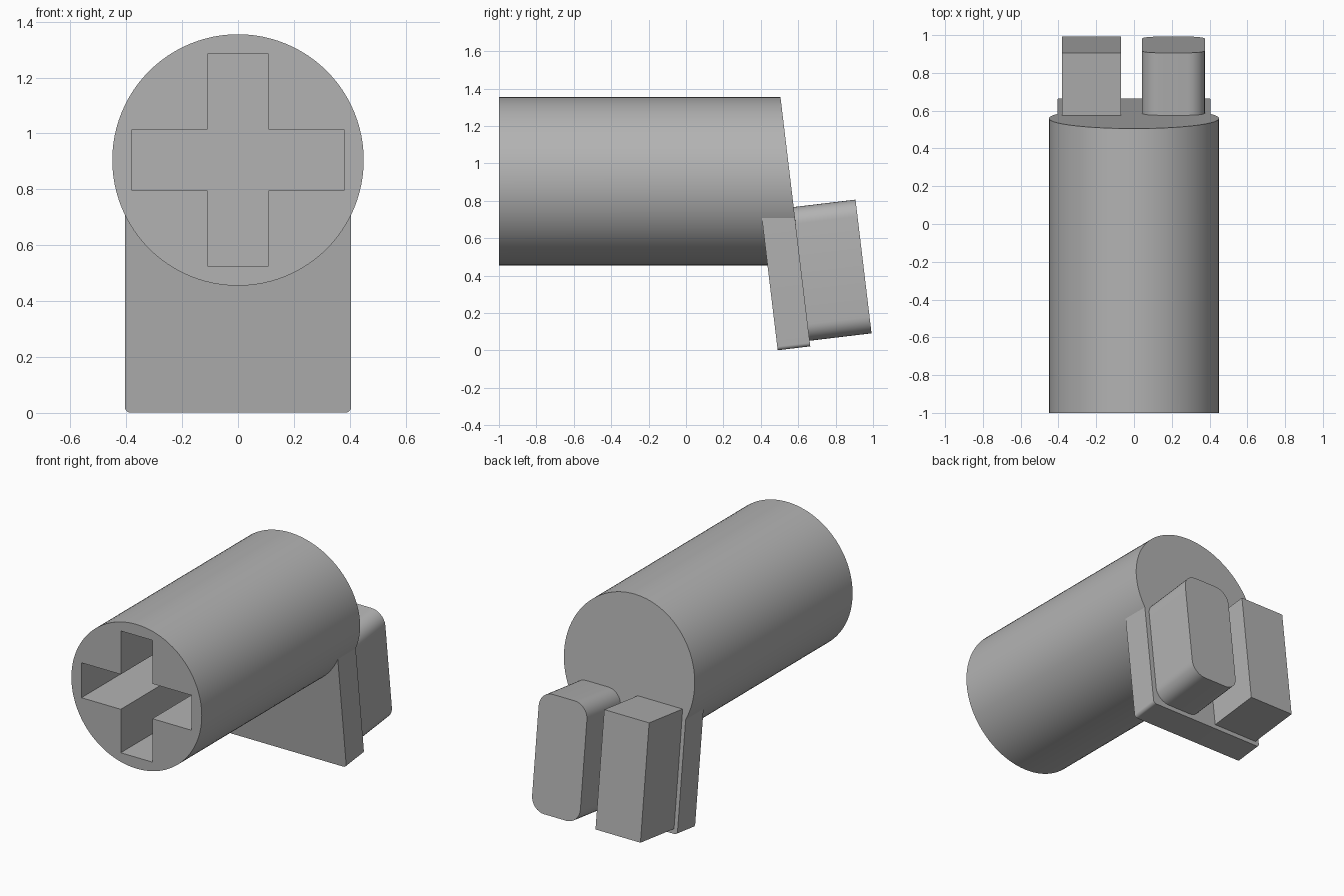
import bpy
import bmesh
import math
from mathutils import Matrix, Vector

if "Cube" in bpy.data.objects:
    bpy.data.objects.remove(bpy.data.objects["Cube"], do_unlink=True)

grey = bpy.data.materials.new("plain_grey")
grey.use_nodes = True
colour = (0.45, 0.45, 0.45, 1.0)
grey.diffuse_color = colour
grey.node_tree.nodes["Principled BSDF"].inputs["Base Color"].default_value = colour

RADIUS, AXIS_Z = 0.45, 0.905
SLOPE = 0.12                       # backward lean of the rear face
FOOT = Vector((0, 0.665, 0.022))   # bottom of the rear face
tilt = Matrix.Translation(FOOT) @ Matrix.Rotation(math.atan(SLOPE), 4, "X")


def finish(name, bm):
    bmesh.ops.recalc_face_normals(bm, faces=bm.faces)
    mesh = bpy.data.meshes.new(name)
    bm.to_mesh(mesh)
    bm.free()
    mesh.materials.append(grey)
    obj = bpy.data.objects.new(name, mesh)
    bpy.context.collection.objects.link(obj)
    return obj


def prism(name, outline, y0, y1):
    """Extrude an outline in x and z from y0 to y1."""
    bm = bmesh.new()
    face = bm.faces.new([bm.verts.new((x, y0, z)) for x, z in outline])
    out = bmesh.ops.extrude_face_region(bm, geom=[face])
    verts = [v for v in out["geom"] if isinstance(v, bmesh.types.BMVert)]
    bmesh.ops.translate(bm, verts=verts, vec=(0, y1 - y0, 0))
    return finish(name, bm)


def rounded_rect(x0, x1, z0, z1, low, high, steps=8):
    """Rectangle outline with separate radii for low and high corners."""
    points = []
    corners = ((x1, z1, -1, -1, high), (x0, z1, 1, -1, high),
               (x0, z0, 1, 1, low), (x1, z0, -1, 1, low))
    for quarter, (x, z, sx, sz, r) in enumerate(corners):
        if r == 0:
            points.append((x, z))
            continue
        for i in range(steps + 1):
            a = math.radians(90) * (quarter + i / steps)
            points.append((x + sx * r + r * math.cos(a),
                           z + sz * r + r * math.sin(a)))
    return points


def smooth(obj):
    bpy.ops.object.select_all(action="DESELECT")
    obj.select_set(True)
    bpy.context.view_layer.objects.active = obj
    bpy.ops.object.shade_smooth_by_angle(angle=math.radians(30))


# Barrel with a slanted rear end
SIDES = 96
circle = [(RADIUS * math.cos(i * math.tau / SIDES),
           AXIS_Z + RADIUS * math.sin(i * math.tau / SIDES)) for i in range(SIDES)]
barrel = prism("barrel", circle, -1, 1)
for v in barrel.data.vertices:
    if v.co.y > 0:
        v.co.y = FOOT.y - SLOPE * (v.co.z - FOOT.z)

# Cross-shaped socket in the front end
ARM, HALF = 0.38, 0.109
quarter = [(ARM, -HALF), (ARM, HALF), (HALF, HALF)]
cross = []
for k in range(4):
    c, s = round(math.cos(k * math.pi / 2)), round(math.sin(k * math.pi / 2))
    cross += [(c * x - s * z, AXIS_Z + s * x + c * z) for x, z in quarter]
cutter = prism("socket_cutter", cross, -1.1, -0.1)
cutter.hide_render = True
cut = barrel.modifiers.new("socket", "BOOLEAN")
cut.operation = "DIFFERENCE"
cut.solver = "EXACT"
cut.object = cutter
bpy.context.view_layer.objects.active = barrel
bpy.ops.object.modifier_apply(modifier="socket")
bpy.data.objects.remove(cutter, do_unlink=True)
smooth(barrel)

# Leaning plate below the barrel, flush with its rear end
plate = prism("rear_plate", rounded_rect(-0.405, 0.405, 0, 0.9, 0.02, 0), -0.176, -0.0005)
plate.data.transform(tilt)
smooth(plate)

# Plain raised pads on the plate, one square and one rounded
square_pad = prism("square_pad", rounded_rect(-0.38, -0.07, 0.03, 0.75, 0, 0), -0.02, 0.333)
round_pad = prism("rounded_pad", rounded_rect(0.042, 0.375, 0.03, 0.75, 0.09, 0.09), -0.02, 0.333)
for pad in (square_pad, round_pad):
    pad.data.transform(tilt)
    smooth(pad)
